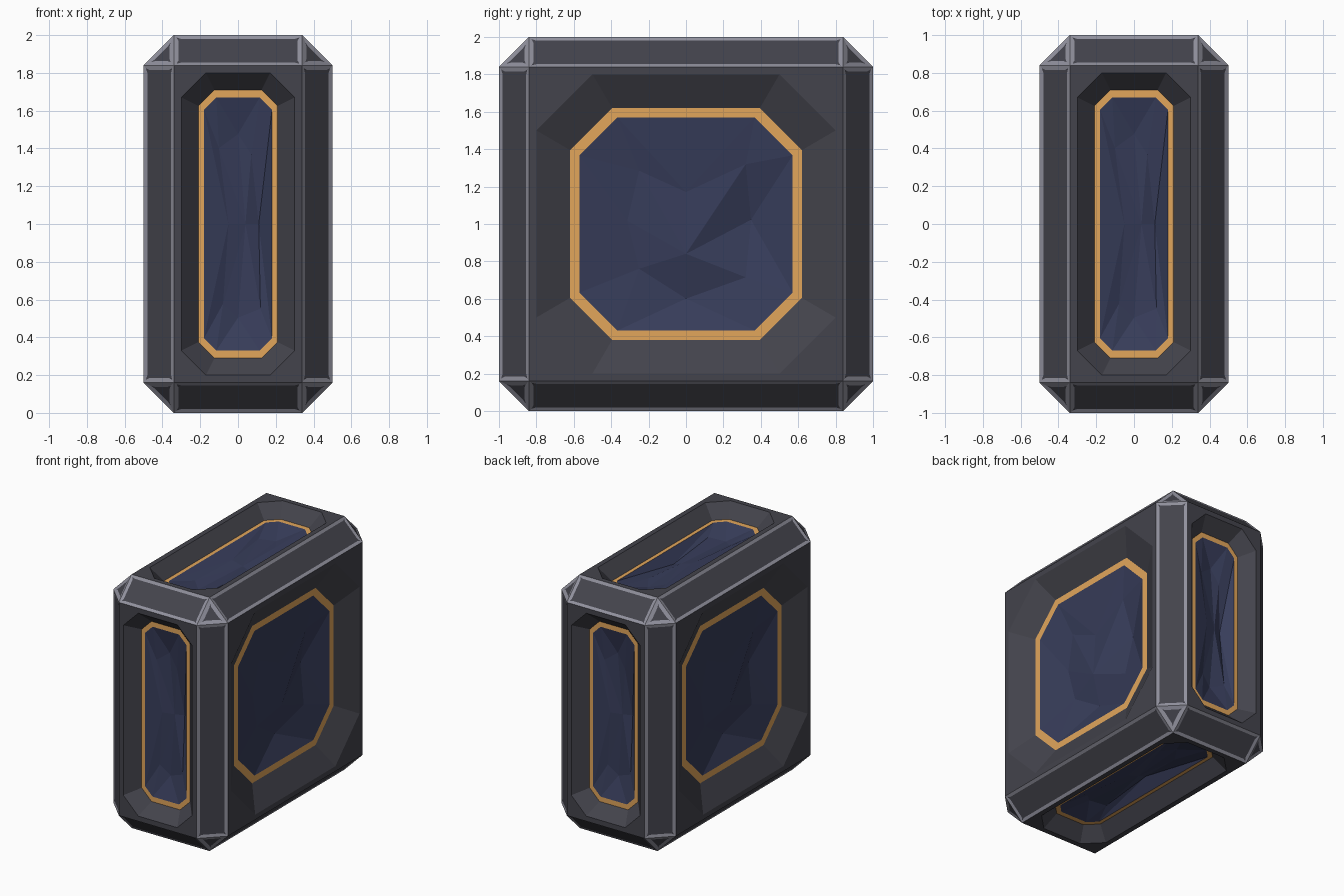
import bpy, bmesh
from mathutils import Vector

if "Cube" in bpy.data.objects:
    bpy.data.objects.remove(bpy.data.objects["Cube"])

HALF = Vector((0.5, 1.0, 1.0))   # half size of the block
CENTRE = Vector((0, 0, 1))
BEVEL = 0.16
DEPTH = 0.10                     # recess depth of the trim


def material(name, rgb):
    m = bpy.data.materials.new(name)
    m.diffuse_color = (*rgb, 1)
    m.use_nodes = True
    m.node_tree.nodes["Principled BSDF"].inputs["Base Color"].default_value = m.diffuse_color
    return m


BODY = material("charcoal", (0.057, 0.057, 0.072))
EDGE = material("worn grey edge", (0.28, 0.28, 0.335))
GOLD = material("gold trim", (0.76, 0.38, 0.105))
BLUE = material("dark blue crystal", (0.038, 0.046, 0.102))


def finish(name, bm, mats):
    me = bpy.data.meshes.new(name)
    bm.to_mesh(me)
    bm.free()
    for m in mats:
        me.materials.append(m)
    ob = bpy.data.objects.new(name, me)
    bpy.context.collection.objects.link(ob)
    return ob


def octagon(w, h, c):
    """Eight (u, v) points, counter-clockwise; edge 0 is the right side."""
    return [(w, c - h), (w, h - c), (w - c, h), (c - w, h),
            (-w, h - c), (-w, c - h), (c - w, -h), (w - c, -h)]


def bridge(bm, outer, inner):
    for i in range(8):
        j = (i + 1) % 8
        bm.faces.new((outer[i], outer[j], inner[j], inner[i]))


# chamfered edge frame with slightly sunk, clipped inserts
bm = bmesh.new()
bmesh.ops.create_cube(bm, size=2)
for v in bm.verts:
    v.co = Vector(a * b for a, b in zip(v.co, HALF)) + CENTRE
bmesh.ops.bevel(bm, geom=bm.edges[:], offset=BEVEL, segments=1, affect='EDGES')
bm.normal_update()
flat = [f for f in bm.faces if max(abs(c) for c in f.normal) > 0.99]
bmesh.ops.delete(bm, geom=flat, context='FACES')
strips = [f for f in bm.faces if len(f.verts) == 4]
corners = [f for f in bm.faces if len(f.verts) == 3]
for faces, width in ((strips, 0.024), (corners, 0.030)):
    bmesh.ops.inset_individual(bm, faces=faces, thickness=width, depth=-0.004,
                               use_even_offset=True)
for f in bm.faces:
    f.material_index = 1
for f in strips + corners:
    f.material_index = 0
inner_verts = list({v for f in strips + corners for v in f.verts})
bmesh.ops.bevel(bm, geom=inner_verts, offset=0.014, segments=1, affect='VERTICES')
finish("edge_frame", bm, [BODY, EDGE])

# crystal facets: eight ring points, then the centre, as (u, v, depth)
FACETS_WIDE = [(0.61, 0.04, 0.10), (0.56, 0.56, 0.03), (0.0, 0.30, 0.04), (-0.44, 0.50, 0.04),
               (-0.55, 0.03, 0.05), (-0.44, -0.42, 0.06), (0.0, -0.70, 0.08),
               (0.56, -0.50, 0.05), (0.0, -0.28, 0.02)]
FACETS_NARROW = [(0.61, 0.0, 0.08), (0.39, 0.55, 0.04), (0.0, 0.71, 0.05), (-0.56, 0.60, 0.03),
                 (-0.28, 0.0, 0.03), (-0.44, -0.63, 0.04), (0.0, -0.74, 0.06),
                 (0.66, -0.67, 0.04), (0.22, 0.0, 0.055)]

WIDE = [(0.80, 0.80, 0.30), (0.62, 0.62, 0.225), (0.57, 0.57, 0.203)]
NARROW = [(0.30, 0.80, 0.13), (0.21, 0.71, 0.085), (0.18, 0.67, 0.065)]

SIDES = [("front", (0, -1, 0), (0, 0, 1)), ("back", (0, 1, 0), (0, 0, 1)),
         ("right", (1, 0, 0), (0, 0, 1)), ("left", (-1, 0, 0), (0, 0, 1)),
         ("top", (0, 0, 1), (0, 1, 0)), ("bottom", (0, 0, -1), (0, 1, 0))]

for side, n, up in SIDES:
    n, up = Vector(n), Vector(up)
    u = up.cross(n)
    reach = abs(n.dot(HALF))
    wide = abs(n.x) > 0.5
    rim, outer, inner = WIDE if wide else NARROW
    W, H = abs(u.dot(HALF)) - BEVEL, abs(up.dot(HALF)) - BEVEL

    def vert(bm, p, d):
        return bm.verts.new(CENTRE + u * p[0] + up * p[1] + n * (reach - d))

    def ring(bm, pts, d):
        return [vert(bm, p, d) for p in pts]

    # flat face with an octagonal sloped recess
    bm = bmesh.new()
    w, h, c = rim
    border = [(W, c - h), (W, h - c), (w - c, H), (c - w, H),
              (-W, h - c), (-W, c - h), (c - w, -H), (w - c, -H)]
    edge = ring(bm, border, 0)
    lip = ring(bm, octagon(*rim), 0)
    bridge(bm, edge, lip)
    for i, (sx, sy) in zip((1, 3, 5, 7), ((1, 1), (-1, 1), (-1, -1), (1, -1))):
        tip = vert(bm, (sx * W, sy * H), 0)
        bm.faces.new((edge[i], tip, edge[(i + 1) % 8]))
    bridge(bm, lip, ring(bm, octagon(*outer), DEPTH))
    finish(side + "_panel", bm, [BODY])

    # gold trim
    bm = bmesh.new()
    bridge(bm, ring(bm, octagon(*outer), DEPTH), ring(bm, octagon(*inner), DEPTH))
    finish(side + "_trim", bm, [GOLD])

    # faceted crystal window
    bm = bmesh.new()
    a = ring(bm, octagon(*inner), DEPTH)
    facets = FACETS_WIDE if wide else FACETS_NARROW
    b = [vert(bm, (p[0] * inner[0], p[1] * inner[1]), DEPTH + p[2]) for p in facets]
    mid = b.pop()
    for i in range(8):
        j = (i + 1) % 8
        bm.faces.new((a[i], a[j], b[i]))
        bm.faces.new((a[j], b[j], b[i]))
        bm.faces.new((b[i], b[j], mid))
    finish(side + "_crystal", bm, [BLUE])
